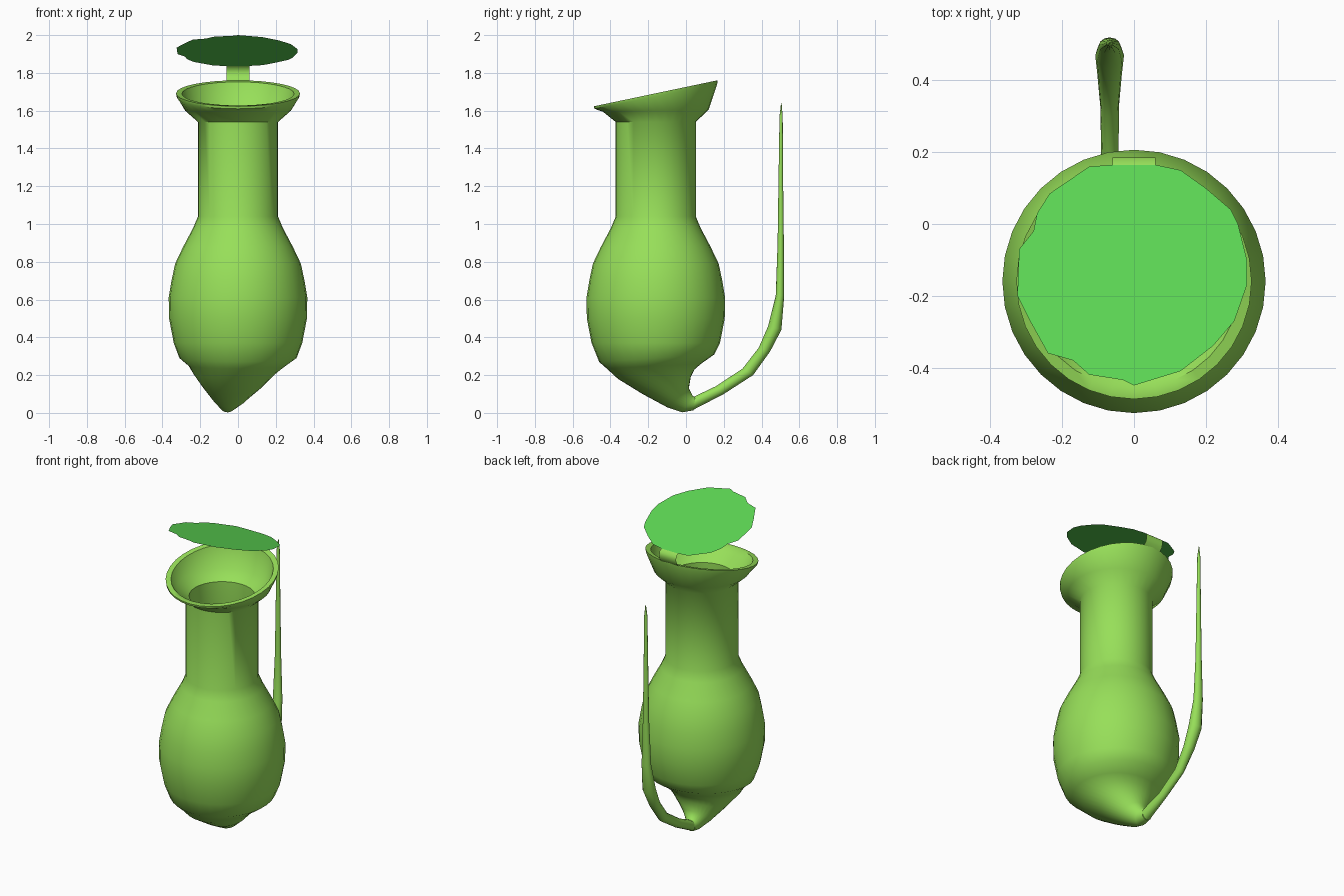
import bpy, bmesh, math

SIDES = 32


def material(name, rgb):
    m = bpy.data.materials.new(name)
    m.diffuse_color = (*rgb, 1)
    return m


GREEN = material("leaf_green", (0.31, 0.74, 0.10))
LID_GREEN = material("lid_green", (0.11, 0.69, 0.09))


def finish(name, bm, mat, angle=50):
    mesh = bpy.data.meshes.new(name)
    bm.to_mesh(mesh)
    bm.free()
    obj = bpy.data.objects.new(name, mesh)
    bpy.context.collection.objects.link(obj)
    mesh.materials.append(mat)
    bpy.ops.object.select_all(action='DESELECT')
    obj.select_set(True)
    bpy.context.view_layer.objects.active = obj
    bpy.ops.object.shade_smooth_by_angle(angle=math.radians(angle))
    return obj


def loft(name, rings, sides, mat):
    """Each ring: front point (y, z), back point (y, z), centre x, radius x."""
    bm = bmesh.new()
    loops = []
    for y0, z0, y1, z1, xc, xr in rings:
        loop = []
        for i in range(sides):
            a = 2 * math.pi * i / sides
            t = (1 + math.sin(a)) / 2
            loop.append(bm.verts.new((xc + xr * math.cos(a),
                                      y0 + (y1 - y0) * t, z0 + (z1 - z0) * t)))
        loops.append(loop)
    for a, b in zip(loops, loops[1:]):
        for i in range(sides):
            j = (i + 1) % sides
            bm.faces.new((a[i], a[j], b[j], b[i]))
    bm.faces.new(loops[0])
    bm.faces.new(loops[-1])
    bmesh.ops.recalc_face_normals(bm, faces=bm.faces)
    return finish(name, bm, mat)


def level(r, z, tilt=0.0):
    """Ring around the main axis, optionally sloping up towards the back."""
    return (-0.16 - r, z - tilt * r, -0.16 + r, z + tilt * r, 0, r)


# Pitcher: inner wall upwards, over the slanted lip, outer wall down to the foot
belly = [(0.31, 0.29), (0.34, 0.37), (0.365, 0.5), (0.367, 0.61), (0.352, 0.7),
         (0.333, 0.79), (0.29, 0.88), (0.237, 0.98), (0.212, 1.04), (0.212, 1.54)]
inner = [level(r - 0.02, z + 0.01) for r, z in belly]
lip = [level(0.262, 1.60), level(0.297, 1.69, 0.21), level(0.328, 1.692, 0.21),
       level(0.325, 1.675, 0.2), level(0.28, 1.60, 0.02)]
outer = [level(r, z) for r, z in reversed(belly[1:])]
foot = [
    (-0.46, 0.27, 0.15, 0.31, 0, 0.31),
    (-0.42, 0.235, 0.08, 0.26, -0.005, 0.255),
    (-0.36, 0.18, 0.045, 0.23, -0.02, 0.215),
    (-0.23, 0.10, 0.025, 0.19, -0.03, 0.16),
    (-0.10, 0.03, 0.015, 0.13, -0.045, 0.09),
    (-0.02, 0.003, 0.035, 0.09, -0.055, 0.045),
    (0.04, 0.014, 0.05, 0.085, -0.06, 0.035),
]
loft("pitcher", inner + lip + outer + foot, SIDES, GREEN)

# Tendril: sweeps back from the foot and rises to a fine tip
tendril = [
    (0.03, 0.012, 0.04, 0.085, -0.06, 0.035),
    (0.20, 0.10, 0.16, 0.142, -0.067, 0.024),
    (0.355, 0.20, 0.30, 0.235, -0.068, 0.026),
    (0.445, 0.325, 0.385, 0.345, -0.068, 0.034),
    (0.505, 0.44, 0.435, 0.46, -0.068, 0.04),
    (0.52, 0.62, 0.475, 0.62, -0.068, 0.03),
    (0.518, 0.90, 0.485, 0.90, -0.068, 0.019),
    (0.514, 1.25, 0.49, 1.25, -0.068, 0.014),
    (0.512, 1.57, 0.495, 1.57, -0.068, 0.01),
    (0.506, 1.64, 0.503, 1.64, -0.068, 0.002),
]
loft("tendril", tendril, 12, GREEN)

# Hinge: thin curved strip from the back of the lip to the lid
bm = bmesh.new()
path = [(0.16, 1.752), (0.18, 1.775), (0.186, 1.80), (0.183, 1.823), (0.165, 1.837)]
pairs = [[bm.verts.new((x, y, z)) for x in (-0.06, 0.06)] for y, z in path]
for a, b in zip(pairs, pairs[1:]):
    bm.faces.new((a[0], a[1], b[1], b[0]))
finish("hinge", bm, GREEN)

# Lid: thin irregular leaf, sloping up towards the front
outline = [(0.06, .165), (-.06, .165), (-.125, .16), (-.235, .085), (-.27, .03),
           (-.28, -.02), (-.32, -.07), (-.325, -.2), (-.29, -.27), (-.24, -.36),
           (-.17, -.38), (-.125, -.42), (-.03, -.435), (0, -.45), (.13, -.41),
           (.22, -.34), (.28, -.27), (.315, -.17), (.315, -.1), (.29, 0),
           (.27, .04), (.2, .1), (.13, .15)]
bm = bmesh.new()
bm.faces.new([bm.verts.new((x, y, 2.0 - 0.265 * (y + 0.45))) for x, y in outline])
finish("lid", bm, LID_GREEN)
